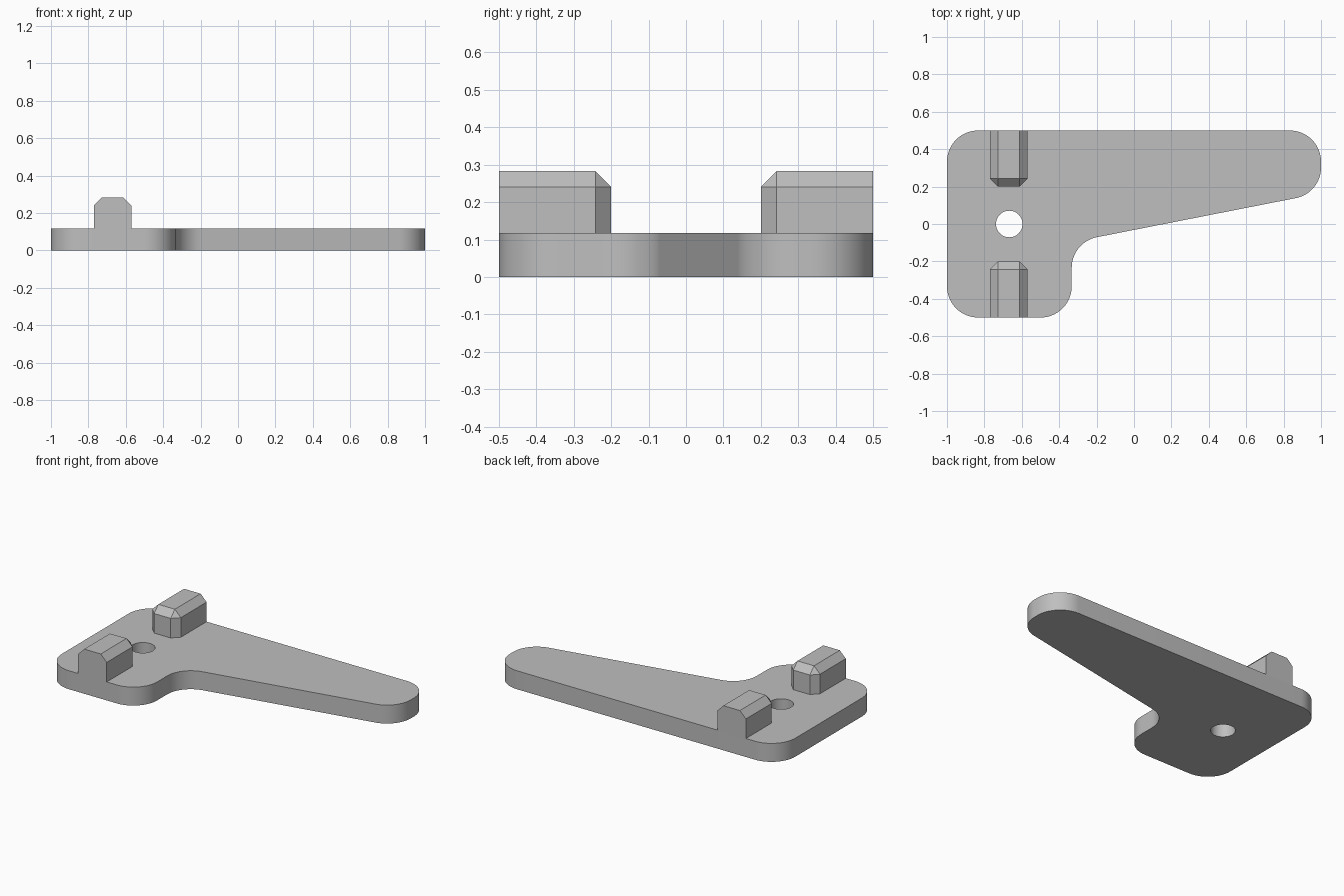
import bpy
import bmesh
import math
from mathutils import Vector

cube = bpy.data.objects.get("Cube")
if cube:
    bpy.data.objects.remove(cube, do_unlink=True)

THICK = 0.117      # plate thickness
RADIUS = 1 / 6     # outline corner radius
CHAMFER = 0.042    # lug chamfer

grey = bpy.data.materials.new("plain_grey")
grey.use_nodes = True
colour = (0.52, 0.52, 0.52, 1)
grey.diffuse_color = colour
grey.node_tree.nodes["Principled BSDF"].inputs["Base Color"].default_value = colour


def add_object(name, bm):
    bmesh.ops.recalc_face_normals(bm, faces=bm.faces[:])
    mesh = bpy.data.meshes.new(name)
    bm.to_mesh(mesh)
    bm.free()
    mesh.materials.append(grey)
    obj = bpy.data.objects.new(name, mesh)
    bpy.context.collection.objects.link(obj)
    return obj


def activate(obj):
    bpy.ops.object.select_all(action="DESELECT")
    obj.select_set(True)
    bpy.context.view_layer.objects.active = obj


def fillet(prev, corner, nxt, radius, steps=16):
    """Points of the arc that rounds a corner."""
    a, b = (prev - corner).normalized(), (nxt - corner).normalized()
    half = a.angle(b) / 2
    centre = corner + (a + b).normalized() * radius / math.sin(half)
    tangent = radius / math.tan(half)
    start, end = corner + a * tangent - centre, corner + b * tangent - centre
    sweep = math.pi - 2 * half
    return [centre + (start * math.sin(sweep * (1 - i / steps))
                      + end * math.sin(sweep * i / steps)) / math.sin(sweep)
            for i in range(steps + 1)]


def prism(points, z0, z1):
    bm = bmesh.new()
    face = bm.faces.new([bm.verts.new((p.x, p.y, z0)) for p in points])
    top = bmesh.ops.extrude_face_region(bm, geom=[face])["geom"]
    verts = [v for v in top if isinstance(v, bmesh.types.BMVert)]
    bmesh.ops.translate(bm, verts=verts, vec=(0, 0, z1 - z0))
    return bm


# Plate: rounded head with a tapered arm
corners = [Vector(c) for c in ((-1, -0.5), (-0.333, -0.5), (-0.333, -0.097),
                               (1, 0.165), (1, 0.5), (-1, 0.5))]
outline = []
for i, corner in enumerate(corners):
    outline += fillet(corners[i - 1], corner, corners[(i + 1) % len(corners)], RADIUS)
plate = add_object("plate", prism(outline, 0, THICK))

# Pivot hole through the head
circle = [Vector((-0.667 + 0.071 * math.cos(t), 0.071 * math.sin(t)))
          for t in (math.tau * i / 48 for i in range(48))]
cutter = add_object("hole_cutter", prism(circle, -0.1, 0.3))
cutter.hide_render = True
cut = plate.modifiers.new("hole", "BOOLEAN")
cut.operation = "DIFFERENCE"
cut.solver = "EXACT"
cut.object = cutter
activate(plate)
bpy.ops.object.modifier_apply(modifier=cut.name)
bpy.data.objects.remove(cutter, do_unlink=True)
bpy.ops.object.shade_smooth_by_angle(angle=math.radians(30))


# Two lugs, chamfered on the top and inner ends, flush with the plate edges
def lug(name, side):
    x0, x1 = -0.77, -0.57
    inner, outer, top = 0.2 * side, 0.5 * side, 0.283
    base = [Vector(p) for p in ((x0, inner), (x1, inner), (x1, outer), (x0, outer))]
    bm = prism(base, THICK, top)

    def chamfered(edge):
        mid = (edge.verts[0].co + edge.verts[1].co) / 2
        at_top = mid.z > top - 0.001
        at_inner = abs(mid.y - inner) < 0.001
        at_outer = abs(mid.y - outer) < 0.001
        upright = THICK + 0.001 < mid.z < top - 0.001
        return (at_top and not at_outer) or (upright and at_inner)

    bmesh.ops.bevel(bm, geom=[e for e in bm.edges if chamfered(e)], offset=CHAMFER,
                    offset_type="OFFSET", segments=1, affect="EDGES")
    add_object(name, bm)


lug("front_lug", -1)
lug("back_lug", 1)
